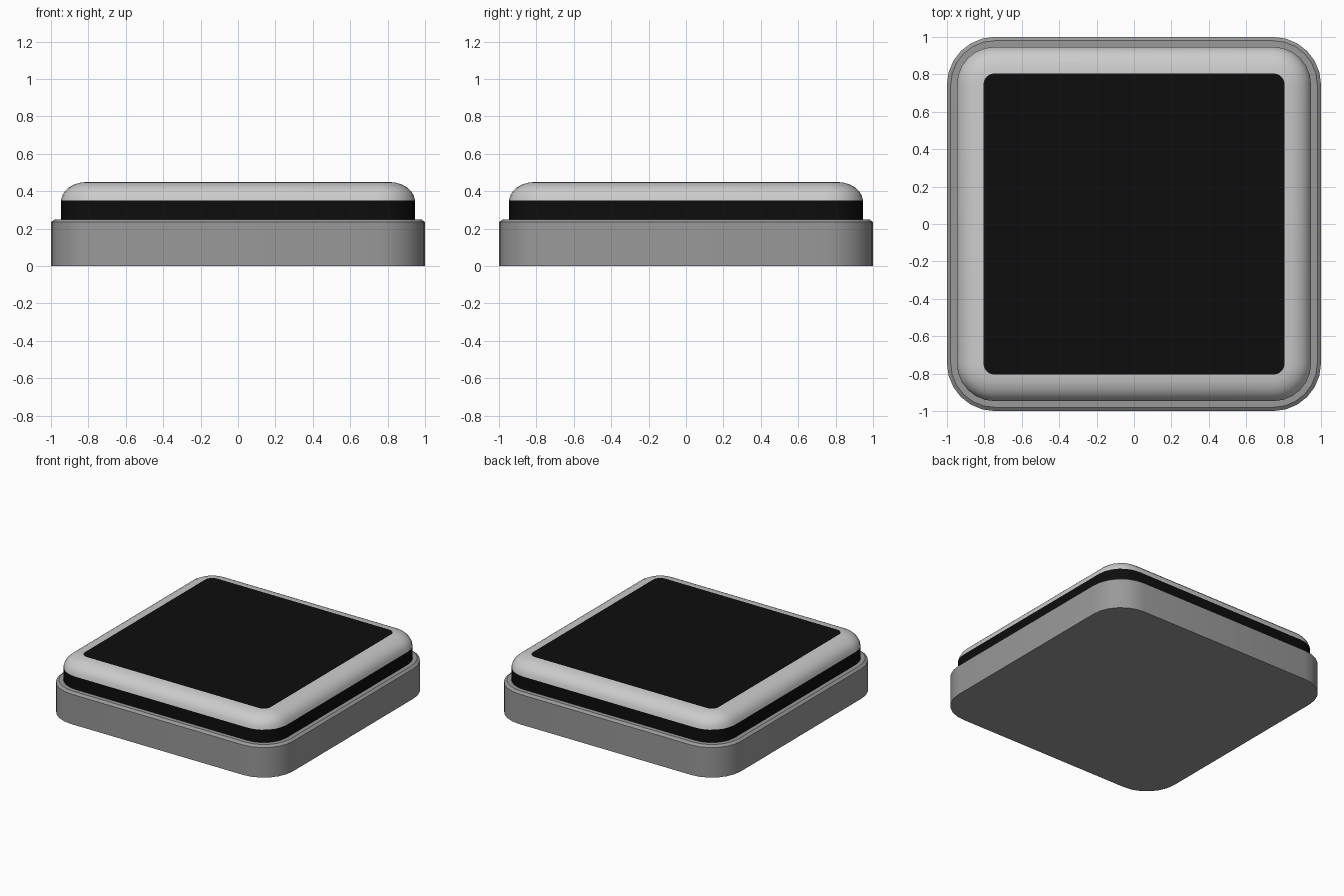
import bpy, bmesh, math

if "Cube" in bpy.data.objects:
    bpy.data.objects.remove(bpy.data.objects["Cube"])

CORNER = 0.745   # shared centre of all rounded corners
SEGS = 6         # sides per rounded corner


def material(name, value):
    m = bpy.data.materials.new(name)
    m.diffuse_color = (value, value, value, 1)
    m.use_nodes = True
    m.node_tree.nodes["Principled BSDF"].inputs["Base Color"].default_value = m.diffuse_color
    return m


def ring(bm, half, z):
    """Rounded square outline with concentric corners."""
    r = half - CORNER
    verts = []
    for q, (sx, sy) in enumerate([(1, 1), (-1, 1), (-1, -1), (1, -1)]):
        for i in range(SEGS + 1):
            a = (q + i / SEGS) * math.pi / 2
            verts.append(bm.verts.new((sx * CORNER + r * math.cos(a),
                                       sy * CORNER + r * math.sin(a), z)))
    return verts


def loft(name, profile, mat, cap_bottom=False, cap_top=False, angle=30):
    """Skin stacked outlines given as (half width, height)."""
    bm = bmesh.new()
    rings = [ring(bm, h, z) for h, z in profile]
    n = len(rings[0])
    for lo, hi in zip(rings, rings[1:]):
        for i in range(n):
            j = (i + 1) % n
            bm.faces.new((lo[i], lo[j], hi[j], hi[i]))
    if cap_bottom:
        bm.faces.new(rings[0][::-1])
    if cap_top:
        bm.faces.new(rings[-1])
    me = bpy.data.meshes.new(name)
    bm.to_mesh(me)
    bm.free()
    ob = bpy.data.objects.new(name, me)
    bpy.context.collection.objects.link(ob)
    me.materials.append(mat)
    bpy.context.view_layer.objects.active = ob
    ob.select_set(True)
    bpy.ops.object.shade_smooth_by_angle(angle=math.radians(angle))
    ob.select_set(False)
    return ob


grey = material("mid_grey", 0.32)
light = material("light_grey", 0.7)
black = material("black", 0.004)

# Base tray with a small chamfer on its upper rim
loft("base", [(1, 0), (1, 0.235), (0.98, 0.25), (0.94, 0.25)], grey, True, True)

# Dark band between base and bezel
loft("side_band", [(0.947, 0.25), (0.947, 0.35)], black)

# Rounded bezel, a quarter-round profile up to the screen edge
arc = [math.radians(a) for a in range(0, 91, 15)]
loft("bezel", [(0.947, 0.35)] + [(0.805 + 0.14 * math.cos(a), 0.35 + 0.10 * math.sin(a)) for a in arc[1:]], light)

# Flat screen
loft("screen", [(0.805, 0.449), (0.805, 0.45)], black, False, True)
